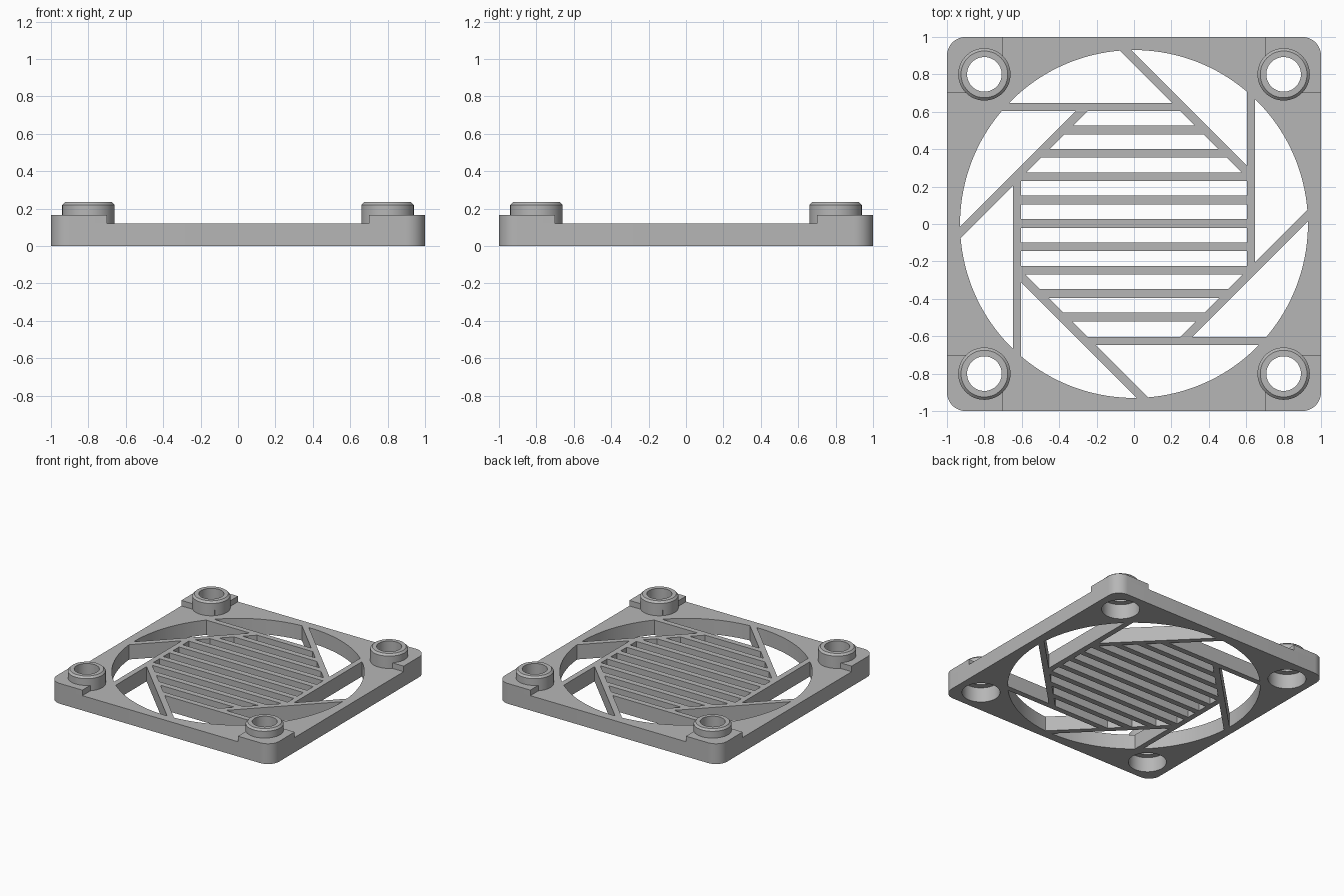
import bpy, bmesh
from math import sin, cos, tan, pi, radians
from mathutils import Matrix

cube = bpy.data.objects.get("Cube")
if cube:
    bpy.data.objects.remove(cube, do_unlink=True)

PLATE_TOP = 0.12
PAD_TOP = 0.165
PEG_TOP = 0.235
PEG_POS = 0.8
PEG_R = 0.14
BORE_R = 0.0925
CORNER_R = 0.1

grey = bpy.data.materials.new("plastic_grey")
grey.use_nodes = True
COLOUR = (0.47, 0.47, 0.47, 1)
grey.diffuse_color = COLOUR
grey.node_tree.nodes["Principled BSDF"].inputs["Base Color"].default_value = COLOUR


def arc(cx, cy, r, start, end, steps):
    """Points along an arc, angles in degrees."""
    angles = [radians(start + (end - start) * i / steps) for i in range(steps + 1)]
    return [(cx + r * cos(a), cy + r * sin(a)) for a in angles]


def circle(cx, cy, r, steps):
    return arc(cx, cy, r, 0, 360, steps)[:-1]


def finish(name, bm):
    """Weld, shade smooth with sharp creases and link the part."""
    bmesh.ops.remove_doubles(bm, verts=bm.verts, dist=1e-5)
    bmesh.ops.recalc_face_normals(bm, faces=bm.faces)
    for f in bm.faces:
        f.smooth = True
    for e in bm.edges:
        e.smooth = len(e.link_faces) == 2 and e.calc_face_angle() < radians(30)
    mesh = bpy.data.meshes.new(name)
    bm.to_mesh(mesh)
    bm.free()
    mesh.materials.append(grey)
    obj = bpy.data.objects.new(name, mesh)
    bpy.context.collection.objects.link(obj)
    return obj


def slab(name, outlines, z0, z1):
    """Extruded flat shape; outlines after the first are holes."""
    curve = bpy.data.curves.new(name + "_outline", "CURVE")
    curve.dimensions = "2D"
    curve.fill_mode = "BOTH"
    curve.extrude = (z1 - z0) / 2
    for pts in outlines:
        spline = curve.splines.new("POLY")
        spline.points.add(len(pts) - 1)
        for p, (x, y) in zip(spline.points, pts):
            p.co = (x, y, 0, 1)
        spline.use_cyclic_u = True
    helper = bpy.data.objects.new(name + "_outline", curve)
    mesh = bpy.data.meshes.new_from_object(helper)
    bm = bmesh.new()
    bm.from_mesh(mesh)
    bm.transform(Matrix.Translation((0, 0, (z0 + z1) / 2)))
    bpy.data.objects.remove(helper)
    bpy.data.curves.remove(curve)
    bpy.data.meshes.remove(mesh)
    return finish(name, bm)


def lathe(name, profile, steps):
    """Closed (r, z) profile turned around the z axis."""
    bm = bmesh.new()
    verts = [bm.verts.new((r, 0, z)) for r, z in profile]
    edges = [bm.edges.new((verts[i - 1], verts[i])) for i in range(len(verts))]
    bmesh.ops.spin(bm, geom=verts + edges, cent=(0, 0, 0), axis=(0, 0, 1),
                   angle=2 * pi, steps=steps, use_merge=True)
    return finish(name, bm)


# Square frame with rounded corners, round opening and peg sockets underneath
inset = 1 - CORNER_R
signs = [(1, 1), (-1, 1), (-1, -1), (1, -1)]
outer = []
for i, (sx, sy) in enumerate(signs):
    outer += arc(sx * inset, sy * inset, CORNER_R, 90 * i, 90 * i + 90, 12)
sockets = [circle(sx * PEG_POS, sy * PEG_POS, PEG_R, 48) for sx, sy in signs]
slab("frame", [outer, circle(0, 0, 0.93, 128)] + sockets, 0, PLATE_TOP)

# Raised corner pads and hollow chamfered pegs
pad_shape = [(0.7, 0.7), (1, 0.7)] + arc(inset, inset, CORNER_R, 0, 90, 12) + [(0.7, 1)]
# the pad is open where the peg pokes past it, so clip the socket to the pad
pad_hole = circle(PEG_POS, PEG_POS, 0.097, 48)
peg_profile = [(BORE_R, PLATE_TOP), (PEG_R, PLATE_TOP), (PEG_R, PEG_TOP - 0.015),
               (PEG_R - 0.015, PEG_TOP), (BORE_R, PEG_TOP)]
for i, (sx, sy) in enumerate(signs):
    pad = slab(f"corner_pad_{i + 1}", [pad_shape, pad_hole], PLATE_TOP, PAD_TOP)
    pad.rotation_euler.z = i * pi / 2
    peg = lathe(f"locating_peg_{i + 1}", peg_profile, 48)
    peg.location = (sx * PEG_POS, sy * PEG_POS, 0)

# Eight pinwheel bars, each running along one side of an octagon to the frame
INNER, OUTER = 0.603, 0.648
vertex = INNER * tan(pi / 8)
tip = vertex - (OUTER - INNER)
bar_shape = [(-0.72, INNER), (vertex, INNER), (tip, OUTER), (-0.72, OUTER)]
for i in range(8):
    bar = slab(f"pinwheel_bar_{i + 1}", [bar_shape], 0, PLATE_TOP)
    bar.rotation_euler.z = i * pi / 4

# Parallel slats filling the octagon
HALF = 0.0235
for i in range(-4, 5):
    y = 0.003 + i * 0.125
    x = min(INNER + 0.02, INNER * 2 ** 0.5 + 0.032 - abs(y))
    shape = [(-x, y - HALF), (x, y - HALF), (x, y + HALF), (-x, y + HALF)]
    slab(f"slat_{i + 5}", [shape], 0, PLATE_TOP)
